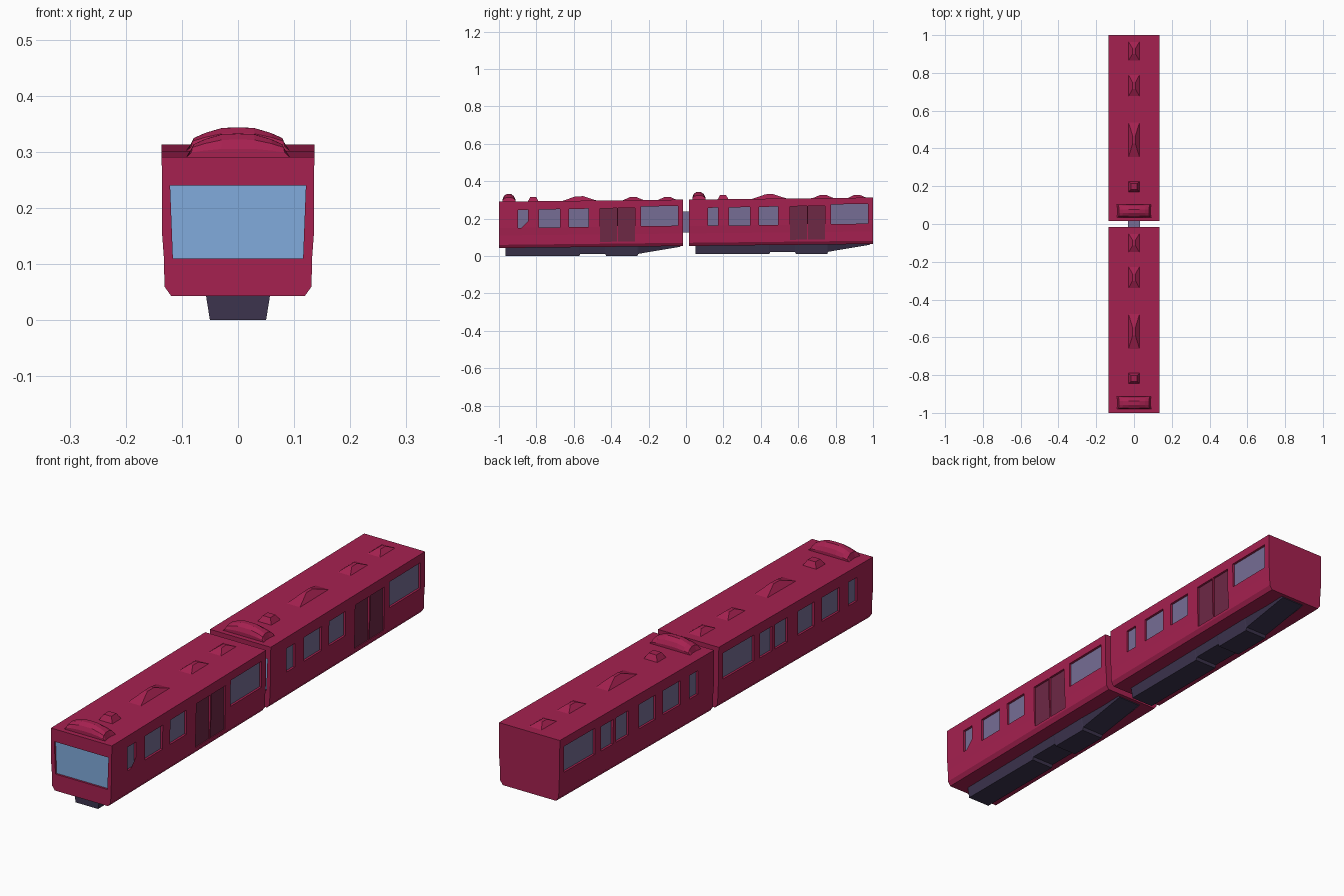
import bpy, bmesh

if "Cube" in bpy.data.objects:
    bpy.data.objects.remove(bpy.data.objects["Cube"])

TILT = 0.011          # the cars climb slightly toward the rear


def material(name, rgb):
    m = bpy.data.materials.new(name)
    m.diffuse_color = (*rgb, 1)
    m.use_nodes = True
    m.node_tree.nodes["Principled BSDF"].inputs["Base Color"].default_value = m.diffuse_color
    return m


RED = material("body_red", (0.38, 0.015, 0.08))
DOOR = material("door_red", (0.155, 0.021, 0.06))
GLASS = material("side_glass", (0.18, 0.155, 0.30))
SCREEN = material("screen_glass", (0.22, 0.41, 0.72))
DARK = material("underframe_dark", (0.045, 0.034, 0.076))


def loft(bm, rings):
    """Skin a list of equal-length point rings and cap both ends."""
    vs = [[bm.verts.new(p) for p in r] for r in rings]
    n = len(vs[0])
    for a, b in zip(vs, vs[1:]):
        for i in range(n):
            bm.faces.new((a[i], a[(i + 1) % n], b[(i + 1) % n], b[i]))
    bm.faces.new(vs[0][::-1])
    bm.faces.new(vs[-1])


def rect(x0, x1, y0, y1, z):
    return [(x0, y0, z), (x1, y0, z), (x1, y1, z), (x0, y1, z)]


def box(bm, x0, x1, y0, y1, z0, z1):
    loft(bm, [rect(x0, x1, y0, y1, z0), rect(x0, x1, y0, y1, z1)])


def finish(bm, name, mat, dy=0, dz=0, tilt=TILT):
    for v in bm.verts:
        v.co.z += tilt * (v.co.y + 1) + dz
        v.co.y += dy
    bmesh.ops.recalc_face_normals(bm, faces=bm.faces)
    me = bpy.data.meshes.new(name)
    bm.to_mesh(me)
    bm.free()
    me.materials.append(mat)
    ob = bpy.data.objects.new(name, me)
    bpy.context.collection.objects.link(ob)
    return ob


WINDOWS = [(-0.898, -0.845, 0.15, 0.246), (-0.786, -0.674, 0.15, 0.247),
           (-0.626, -0.522, 0.15, 0.248), (-0.24, -0.043, 0.152, 0.257)]
DOORS = [(-0.46, -0.369), (-0.363, -0.272)]
ROOF = 0.291


def build_car(prefix, dy, dz):
    def done(bm, part, mat, tilt=TILT):
        return finish(bm, prefix + part, mat, dy, dz, tilt)

    # body shell: one cross-section run along the car
    half = [(0.119, 0.043), (0.131, 0.06), (0.132, 0.11), (0.135, 0.15), (0.136, ROOF)]
    section = half + [(-x, z) for x, z in reversed(half)]
    bm = bmesh.new()
    loft(bm, [[(x, y, z) for x, z in section] for y in (-1, -0.015)])
    body = done(bm, "body", RED)

    # recesses for windows and doors, with panes set inside them
    cut, glass, door, screen = (bmesh.new() for _ in range(4))
    for side in (1, -1):
        openings = [(w, glass, 0.126) for w in WINDOWS]
        for y0, y1 in DOORS:
            if side == 1:
                openings.append(((y0, y1, 0.07, 0.249), door, 0.127))
            else:
                openings.append(((y0 + 0.006, y1 - 0.006, 0.15, 0.249), glass, 0.126))
        for (y0, y1, z0, z1), target, depth in openings:
            a, b = sorted((side * 0.12, side * 0.16))
            if target is door:
                a, b = sorted((side * 0.124, side * 0.16))
            box(cut, a, b, y0, y1, z0, z1)
            a, b = sorted((side * 0.117, side * depth))
            box(target, a, b, y0, y1, z0, z1)
    for bm, y0, y1 in ((cut, -1.05, -0.988), (screen, -0.992, -0.98)):
        loft(bm, [[(-0.116, y, 0.11), (0.116, y, 0.11), (0.121, y, 0.24), (-0.121, y, 0.24)]
                  for y in (y0, y1)])
    done(glass, "side_windows", GLASS)
    done(door, "doors", DOOR)
    done(screen, "windscreen", SCREEN)
    cutter = done(cut, "recess_cutter", RED)
    cutter.hide_render = True
    cutter.hide_viewport = False
    mod = body.modifiers.new("recesses", 'BOOLEAN')
    mod.operation, mod.object, mod.solver = 'DIFFERENCE', cutter, 'EXACT'
    deps = bpy.context.evaluated_depsgraph_get()
    mesh = bpy.data.meshes.new_from_object(body.evaluated_get(deps))
    body.modifiers.clear()
    body.data = mesh
    bpy.data.objects.remove(cutter)

    # arched roof hood above the front
    arch = [(0.093, -0.004), (0.083, 0.022), (0.062, 0.031), (0.03, 0.04)]
    arch += [(0, 0.041)] + [(-x, z) for x, z in reversed(arch)]
    bm = bmesh.new()
    loft(bm, [[(x * sx, y, ROOF + z * sz) for x, z in arch] for y, sx, sz in
              ((-0.98, 1, 0.35), (-0.973, 0.98, 0.75), (-0.957, 0.95, 1),
               (-0.937, 0.95, 1), (-0.92, 0.98, 0.7), (-0.912, 1, 0.3))])
    done(bm, "roof_hood", RED)

    # roof vents: tapered blocks (y0, y1, top half width, top half length, height)
    bm = bmesh.new()
    for y0, y1, tx, ty, h in ((-0.847, -0.787, 0.017, 0.016, 0.022),
                              (-0.67, -0.468, 0.007, 0.02, 0.024),
                              (-0.345, -0.22, 0.008, 0.018, 0.016),
                              (-0.155, -0.045, 0.008, 0.015, 0.015)):
        c = (y0 + y1) / 2
        loft(bm, [rect(-0.032, 0.032, y0, y1, ROOF - 0.003),
                  rect(-tx, tx, c - ty, c + ty, ROOF + h)])
    done(bm, "roof_vents", RED)

    # underframe: stepped belly rising toward the rear
    bm = bmesh.new()
    loft(bm, [[(-0.059, y, 0.056), (0.059, y, 0.056), (0.05, y, z), (-0.05, y, z)]
              for y, z in ((-0.965, 0), (-0.57, 0), (-0.565, 0.012), (-0.432, 0.012),
                           (-0.427, 0), (-0.26, 0), (-0.255, 0.012), (-0.03, 0.05))])
    done(bm, "underframe", DARK, 0)


build_car("front_car_", 0, 0)
build_car("rear_car_", 1.015, 0.011)

# gangway joining the two cars
bm = bmesh.new()
box(bm, -0.032, 0.032, -0.03, 0.028, 0.125, 0.238)
finish(bm, "gangway", GLASS, 0, 0, 0)
